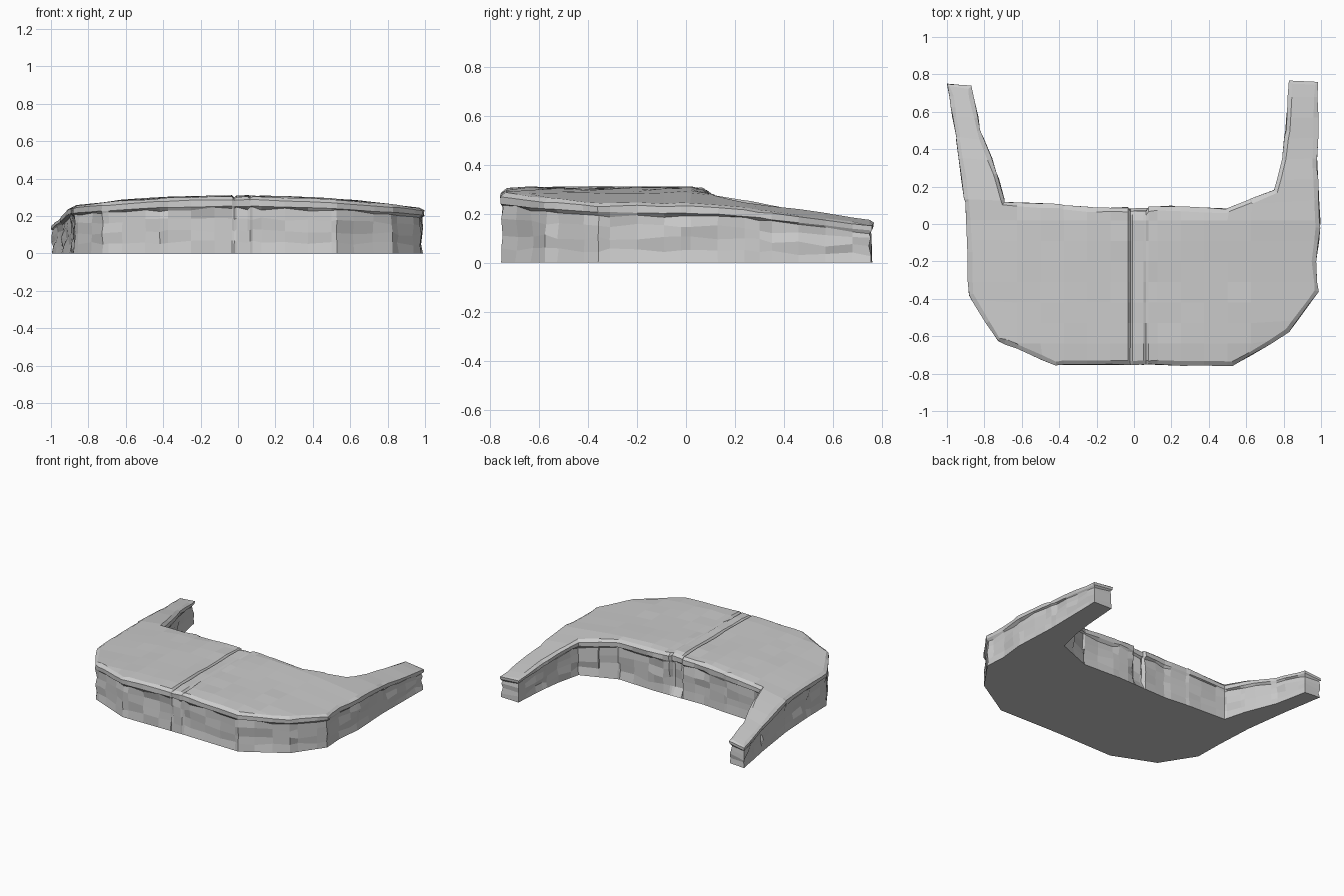
import bpy, bmesh, random
from mathutils import Vector

if "Cube" in bpy.data.objects:
    bpy.data.objects.remove(bpy.data.objects["Cube"])

random.seed(4)

# Outline of the U-shaped slab, counter-clockwise from the left arm tip
OUTLINE = [(-1.0, .75), (-.98, .62), (-.95, .45), (-.905, .12), (-.89, -.15), (-.885, -.38),
           (-.73, -.625), (-.42, -.755), (.05, -.75), (.53, -.76), (.83, -.58),
           (.985, -.36), (.975, -.2), (.995, -.02), (.98, .3), (.985, .76),
           (.83, .765), (.81, .5), (.79, .35), (.75, .18), (.62, .13), (.49, .08),
           (.2, .095), (-.2, .085), (-.4, .105), (-.69, .12), (-.73, .27),
           (-.82, .5), (-.87, .74)]
LAYERS = [.2, .4, .6, .78, .82, .93]
CRACK = -.02


def top_height(x, y):
    """Domed body that slopes down along the two arms."""
    return .308 - .062 * x * x - .135 * max(0, y - .1)


def jitter(a):
    return random.uniform(-a, a)


bm = bmesh.new()


def cut(co, no):
    bmesh.ops.bisect_plane(bm, geom=bm.verts[:] + bm.edges[:] + bm.faces[:],
                           dist=.003, plane_co=co, plane_no=no)


# Base polygon, sliced into a grid of facets
bm.faces.new([bm.verts.new((x, y, 0)) for x, y in OUTLINE])
for i in range(-5, 6):
    if i:
        cut((i * .125, 0, 0), (1, 0, 0))
for x in (CRACK - .012, CRACK, CRACK + .012, .05, .064, .078):
    cut((x, 0, 0), (1, 0, 0))
for i in range(-6, 7):
    cut((0, i * .11 + .02, 0), (0, 1, 0))

# Extrude to unit height and slice the walls into courses
ext = bmesh.ops.extrude_face_region(bm, geom=bm.faces[:], use_keep_orig=True)
for v in [g for g in ext["geom"] if isinstance(g, bmesh.types.BMVert)]:
    v.co.z = 1
for z in LAYERS:
    cut((0, 0, z), (0, 0, 1))
bmesh.ops.recalc_face_normals(bm, faces=bm.faces[:])
bm.normal_update()

# Warp to the domed height, form the overhanging lip and roughen the stone
normals = {v: v.normal.copy() for v in bm.verts}
for v in bm.verts:
    n = normals[v]
    x, y, t = v.co
    side = Vector((n.x, n.y, 0))
    rim = side.length > .1
    if rim:
        side.normalize()
    z = t * top_height(x, y)
    back_notch = rim and 0 < y < .2 and CRACK - .001 < x < .07
    if t > .99:
        if rim:
            v.co -= side * (.022 + jitter(.004))
            z -= .004
        z += jitter(.004)
        # Cracks in the top surface
        if abs(x - CRACK) < .002 or (abs(x - .064) < .002 and y < -.6):
            z -= .012
    elif t > .8:
        v.co += side * jitter(.004)
        z += jitter(.003)
    elif t > .01:
        v.co -= side * (.012 + jitter(.009))
        z += jitter(.009)
    elif rim:
        v.co -= side * .006
    # Vertical gap in the inner wall
    if back_notch and t > .01:
        v.co.y -= .02
    v.co.z = z

# Flat underside as one clean surface
bottom = [f for f in bm.faces if all(v.co.z < 1e-5 for v in f.verts)]
bmesh.ops.dissolve_faces(bm, faces=bottom, use_verts=False)
bmesh.ops.recalc_face_normals(bm, faces=bm.faces[:])

mesh = bpy.data.meshes.new("stone_platform")
bm.to_mesh(mesh)
bm.free()
obj = bpy.data.objects.new("stone_platform", mesh)
bpy.context.collection.objects.link(obj)
